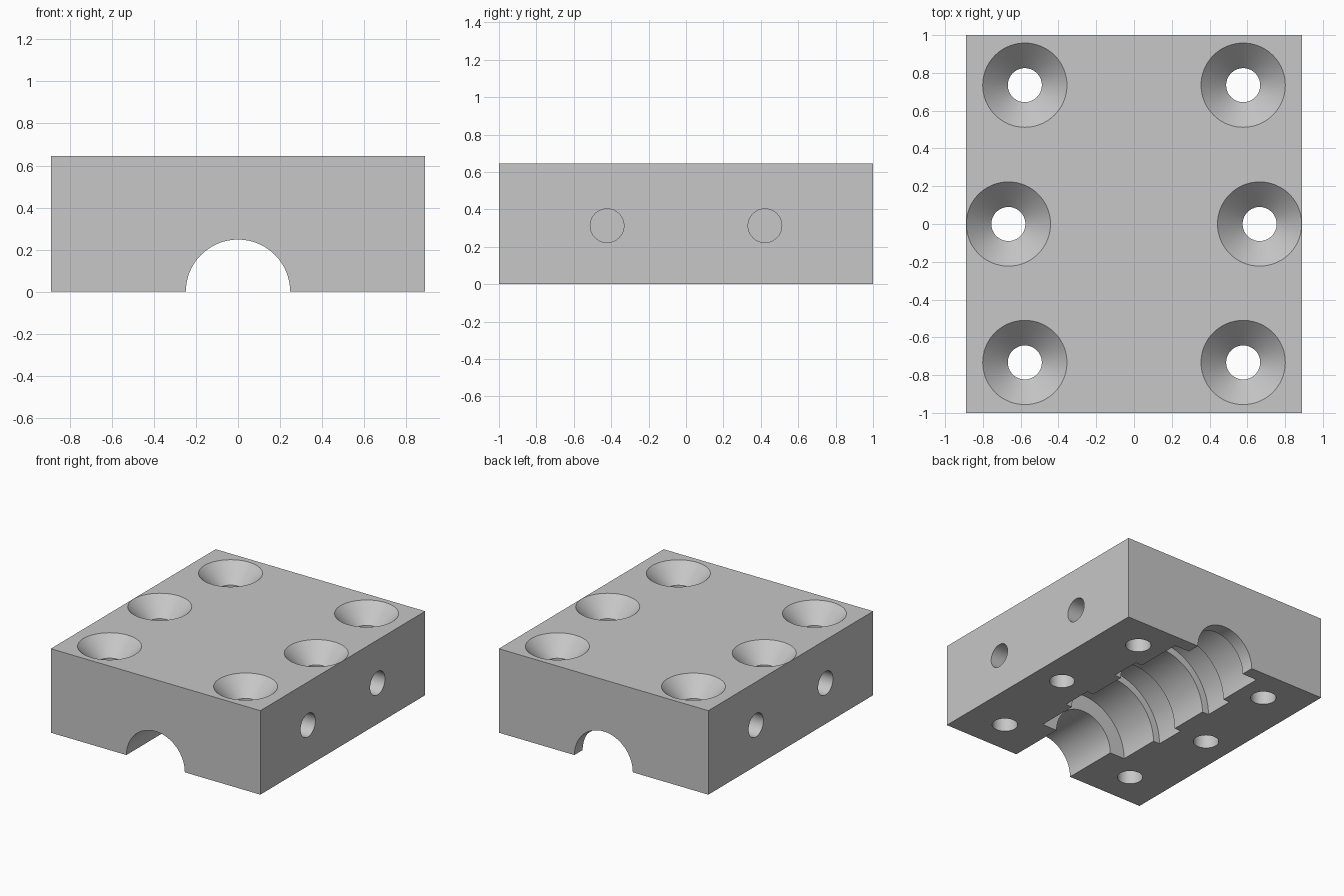
import bpy, bmesh, math
from mathutils import Matrix

if "Cube" in bpy.data.objects:
    bpy.data.objects.remove(bpy.data.objects["Cube"], do_unlink=True)

WIDTH, LENGTH, HEIGHT = 1.78, 2.0, 0.645
SEGMENTS = 72

grey = bpy.data.materials.new("plain grey")
grey.use_nodes = True
colour = (0.57, 0.57, 0.57, 1)
grey.diffuse_color = colour
grey.node_tree.nodes["Principled BSDF"].inputs["Base Color"].default_value = colour


def add_object(name, bm):
    mesh = bpy.data.meshes.new(name)
    bmesh.ops.recalc_face_normals(bm, faces=bm.faces)
    bm.to_mesh(mesh)
    bm.free()
    obj = bpy.data.objects.new(name, mesh)
    bpy.context.collection.objects.link(obj)
    return obj


def turned_solid(name, profile, matrix):
    """Closed solid of revolution from (radius, height) pairs."""
    bm = bmesh.new()
    rings = []
    for radius, height in profile:
        ring = []
        for i in range(SEGMENTS):
            a = math.tau * i / SEGMENTS
            ring.append(bm.verts.new((radius * math.cos(a), radius * math.sin(a), height)))
        rings.append(ring)
    for low, high in zip(rings, rings[1:]):
        for i in range(SEGMENTS):
            j = (i + 1) % SEGMENTS
            bm.faces.new((low[i], low[j], high[j], high[i]))
    bm.faces.new(rings[0])
    bm.faces.new(rings[-1])
    bm.transform(matrix)
    return add_object(name, bm)


def cut(target, cutter):
    cutter.hide_render = True
    mod = target.modifiers.new("cut", 'BOOLEAN')
    mod.operation = 'DIFFERENCE'
    mod.solver = 'EXACT'
    mod.object = cutter
    bpy.context.view_layer.objects.active = target
    bpy.ops.object.modifier_apply(modifier=mod.name)
    bpy.data.objects.remove(cutter, do_unlink=True)


# Rectangular block
bm = bmesh.new()
bmesh.ops.create_cube(bm, size=1)
bm.transform(Matrix.Translation((0, 0, HEIGHT / 2)) @ Matrix.Diagonal((WIDTH, LENGTH, HEIGHT, 1)))
block = add_object("clamp_block", bm)
block.data.materials.append(grey)

# Stepped half bore along the underside: shaft, seat and two ring grooves
SHAFT, SEAT, RING = 0.248, 0.376, 0.432
bore = [(SHAFT, -1.1), (SHAFT, -0.557), (SEAT, -0.557),
        (SEAT, -0.234), (RING, -0.234), (RING, 0.0), (SEAT, 0.0),
        (SEAT, 0.305), (RING, 0.305), (RING, 0.535), (SEAT, 0.535),
        (SEAT, 0.9), (SHAFT, 0.9), (SHAFT, 1.1)]
cut(block, turned_solid("bore_cutter", bore, Matrix.Rotation(-math.pi / 2, 4, 'X')))

# Countersunk screw holes
HOLE, SINK, OVER = 0.09, 0.223, 0.05
screw = [(HOLE, -0.1), (HOLE, HEIGHT - (SINK - HOLE)), (SINK + OVER, HEIGHT + OVER)]
for side in (-1, 1):
    for x, y in ((0.578, -0.733), (0.665, 0.0), (0.578, 0.735)):
        cut(block, turned_solid("screw_cutter", screw, Matrix.Translation((side * x, y, 0))))

# Blind holes in both sides
DEPTH = 0.4
for side in (-1, 1):
    for y in (-0.422, 0.422):
        place = Matrix.Translation((side * WIDTH / 2, y, 0.313)) @ Matrix.Rotation(side * math.pi / 2, 4, 'Y')
        cut(block, turned_solid("side_cutter", [(HOLE, -DEPTH), (HOLE, 0.1)], place))

# Smooth walls, crisp edges
bpy.ops.object.select_all(action='DESELECT')
block.select_set(True)
bpy.context.view_layer.objects.active = block
bpy.ops.object.shade_smooth_by_angle(angle=math.radians(30))
